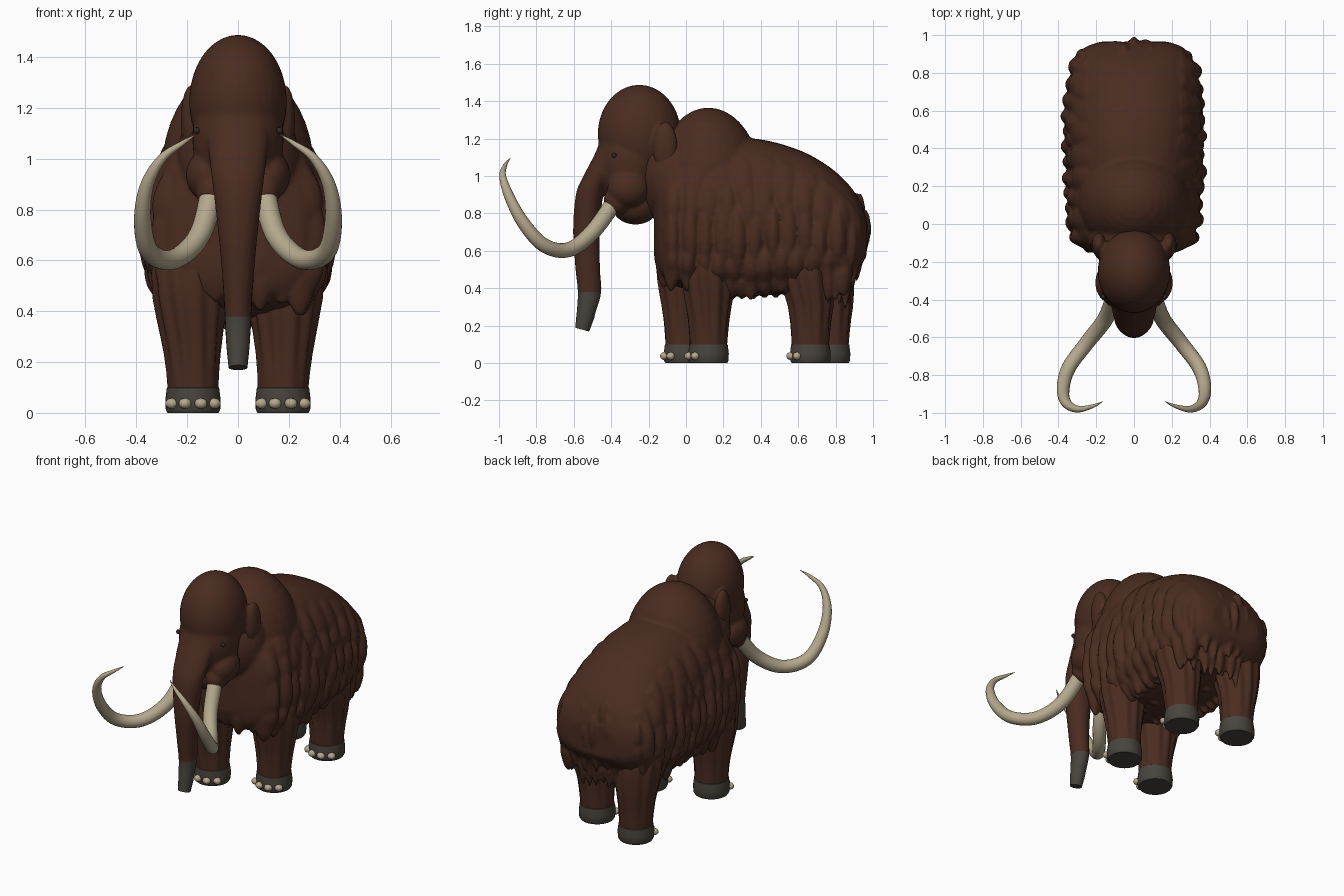
import bpy, bmesh, math, random
from mathutils import Vector

random.seed(4)
if "Cube" in bpy.data.objects:
    bpy.data.objects.remove(bpy.data.objects["Cube"], do_unlink=True)


def material(name, rgb):
    m = bpy.data.materials.new(name)
    m.use_nodes = True
    m.diffuse_color = (*rgb, 1)
    m.node_tree.nodes["Principled BSDF"].inputs["Base Color"].default_value = (*rgb, 1)
    return m


BROWN = material("brown_fur", (0.068, 0.025, 0.0145))
GREY = material("grey_skin", (0.065, 0.057, 0.047))
IVORY = material("ivory", (0.46, 0.39, 0.265))
DARK = material("dark_eye", (0.025, 0.022, 0.02))
made = []


def finish(name, bm, *mats, fuse=None):
    """Make the object; fuse melts overlapping pieces into one sculpted skin."""
    bmesh.ops.recalc_face_normals(bm, faces=bm.faces)
    mesh = bpy.data.meshes.new(name)
    bm.to_mesh(mesh)
    bm.free()
    for m in mats:
        mesh.materials.append(m)
    ob = bpy.data.objects.new(name, mesh)
    bpy.context.collection.objects.link(ob)
    made.append(ob)
    if fuse:
        remesh = ob.modifiers.new("fuse", "REMESH")
        remesh.mode = "VOXEL"
        remesh.voxel_size = fuse
        remesh.use_smooth_shade = True
        soften = ob.modifiers.new("soften", "SMOOTH")
        soften.factor = 0.5
        soften.iterations = 2


def add_ball(bm, centre, radii, u=32, v=20, taper=0.0):
    """Ellipsoid whose lower half can narrow to a tip."""
    vs = bmesh.ops.create_uvsphere(bm, u_segments=u, v_segments=v, radius=1)["verts"]
    for p in vs:
        k = 1 + taper * min(p.co.z, 0)
        p.co = Vector(centre) + Vector((p.co.x * radii[0] * k, p.co.y * radii[1] * k, p.co.z * radii[2]))
    return vs


def add_loft(bm, rings):
    loops = [[bm.verts.new(p) for p in ring] for ring in rings]
    n = len(loops[0])
    for a, b in zip(loops, loops[1:]):
        for i in range(n):
            j = (i + 1) % n
            bm.faces.new((a[i], a[j], b[j], b[i]))
    bm.faces.new(loops[0])
    bm.faces.new(loops[-1])


def paint_below(bm, height):
    """Give the second material to faces below a height."""
    for f in bm.faces:
        f.material_index = int(f.calc_center_median().z < height)


def spline(pts, steps):
    """Smooth curve through tuples of any length."""
    out = []
    n = len(pts)
    for i in range(n - 1):
        a, b, c, d = (pts[max(0, min(n - 1, i + k))] for k in (-1, 0, 1, 2))
        for s in range(steps):
            t = s / steps
            out.append(tuple(0.5 * (2 * q + (r - p) * t + (2 * p - 5 * q + 4 * r - w) * t * t
                                    + (3 * q - p - 3 * r + w) * t ** 3)
                             for p, q, r, w in zip(a, b, c, d)))
    return out + [tuple(pts[-1])]


def power(v, e):
    return math.copysign(abs(v) ** e, v)


# Body sections: y, top, bottom, half width
sections = spline([(-.17, .93, .56, .12), (-.13, 1.05, .46, .27), (-.02, 1.15, .40, .325),
                   (.2, 1.2, .36, .335), (.4, 1.195, .36, .34), (.6, 1.14, .38, .34),
                   (.75, 1.06, .42, .33), (.86, .965, .46, .305), (.93, .865, .52, .265),
                   (.965, .77, .57, .18)], 8)


def half_width(y, z):
    """Half width of the body, held steady near its top and bottom."""
    _, top, bot, w = min(sections, key=lambda s: abs(s[0] - y))
    z = min(max(z, bot + .07), top - .03)
    mid = bot + .45 * (top - bot)
    u, p = ((z - mid) / (top - mid), 2.4) if z > mid else ((mid - z) / (mid - bot), 3.2)
    return w * (1 - u ** p) ** (1 / p)


def body_top(y):
    return min(sections, key=lambda s: abs(s[0] - y))[1]


body = bmesh.new()
rings = []
for y, top, bot, w in sections:
    mid = bot + .45 * (top - bot)
    ring = []
    for i in range(48):
        a = math.tau * i / 48
        c, s = math.cos(a), math.sin(a)
        e, h = (2 / 2.4, top - mid) if s > 0 else (2 / 3.2, mid - bot)
        ring.append((w * power(c, e), y, mid + h * power(s, e)))
    rings.append(ring)
add_loft(body, rings)
add_ball(body, (0, .12, .95), (.30, .285, .415))
add_ball(body, (0, -.07, 1.0), (.24, .19, .27))

# Flank fur tiers that hug the body: height, half length, spacing, thickness
for side in (-1, 1):
    for z, length, step, thick in ((.97, .19, .12, .032), (.83, .16, .10, .044),
                                   (.66, .20, .088, .06), (.49, .13, .082, .056)):
        y = -.08
        while y < .9:
            zz = z - .4 * max(0, y - .62) * (z > .7) + random.uniform(-.025, .025)
            fat = thick * random.uniform(.85, 1.15) * (1 - .4 * max(0, y - .55))
            lock = add_ball(body, (0, y, zz), (fat, step * random.uniform(.48, .62),
                            length * random.uniform(.9, 1.12)), 14, 12, .3)
            for p in lock:
                p.co.z = min(p.co.z, body_top(p.co.y) - .09)
                p.co.x = side * (half_width(p.co.y, p.co.z) - .016 + p.co.x)
            y += step * random.uniform(.85, 1.15)

# Belly fringe
for i in range(9):
    for x in (-.22, -.08, .08, .22):
        add_ball(body, (x, .12 + .06 * i, .42 + random.uniform(-.01, .02) + .004 * i),
                 (.08, .05, .09), 12, 8, .4)

# Chest fur
for z, reach in ((.82, .24), (.66, .28), (.53, .26)):
    for i in range(7):
        t = i / 3 - 1
        add_ball(body, (reach * t, -.125 + .06 * t * t, z + random.uniform(-.03, .03)),
                 (.055, .045, .12), 14, 10, .4)

# Rump fur, shaggier towards the bottom
for z, reach, back, length in ((.79, .24, .915, .10), (.71, .27, .94, .11),
                               (.63, .28, .94, .11), (.54, .28, .905, .12), (.44, .26, .86, .13)):
    for i in range(11):
        t = i / 5 - 1
        add_ball(body, (reach * t + random.uniform(-.01, .01),
                        back - .06 * t * t + random.uniform(-.015, .015), z + random.uniform(-.03, .03)),
                 (.034, .034, length * random.uniform(.8, 1.15)), 12, 10, .6)
for x in (-.02, 0, .02):
    add_ball(body, (x, .96 - abs(x), .70 - abs(x)), (.024, .032, .12), 12, 10, .6)
finish("furry_body", body, BROWN, fuse=.011)

# Trunk: y, height, half width, half depth
trunk = spline([(-.35, 1.27, .11, .08), (-.395, 1.13, .125, .087), (-.468, 1.0, .113, .08),
                (-.515, .9, .1, .074), (-.532, .7, .077, .072), (-.525, .5, .059, .065),
                (-.516, .38, .052, .062), (-.534, .27, .046, .05), (-.555, .178, .037, .037)], 5)
trunk_rings = [[(rx * math.cos(math.tau * i / 24), y + ry * math.sin(math.tau * i / 24),
                 z - (.01 * math.sin(math.tau * i / 24) if z < .25 else 0))
                for i in range(24)] for y, z, rx, ry in trunk]

# Head with jaw, cheeks, ears and upper trunk
head = bmesh.new()
add_ball(head, (0, -.25, 1.225), (.192, .222, .262))
add_ball(head, (0, -.3, 1.08), (.18, .18, .25))
add_ball(head, (0, -.27, .85), (.12, .13, .11))
add_loft(head, trunk_rings[:26])
for side, label in ((1, "left"), (-1, "right")):
    add_ball(head, (side * .12, -.31, .935), (.085, .11, .1))
    add_ball(head, (side * .105, -.37, .87), (.06, .07, .075))
    add_ball(head, (side * .185, -.11, 1.15), (.04, .065, .14))
    eye = bmesh.new()
    add_ball(eye, (side * .163, -.385, 1.11), (.013, .013, .013), 16, 10)
    finish(label + "_eye", eye, DARK)
finish("head", head, BROWN, fuse=.011)
lower_trunk = bmesh.new()
add_loft(lower_trunk, trunk_rings[24:])
paint_below(lower_trunk, .38)
finish("lower_trunk", lower_trunk, BROWN, GREY)

# Tusks: x, y, z, radius
path = spline([(.10, -.37, .88, .046), (.15, -.50, .70, .043), (.25, -.63, .605, .04),
               (.345, -.76, .63, .038), (.375, -.87, .75, .034), (.36, -.945, .89, .027),
               (.30, -.98, 1.0, .018), (.22, -.965, 1.06, .01), (.165, -.94, 1.095, .001)], 6)
for side, label in ((1, "left"), (-1, "right")):
    pts = [Vector((side * x, y, z)) for x, y, z, _ in path]
    rings, normal = [], Vector((0, 0, 1))
    for i, p in enumerate(pts):
        tangent = (pts[min(i + 1, len(pts) - 1)] - pts[max(i - 1, 0)]).normalized()
        normal = (normal - tangent * normal.dot(tangent)).normalized()
        across = tangent.cross(normal)
        rings.append([p + path[i][3] * (normal * math.cos(math.tau * k / 20)
                      + across * math.sin(math.tau * k / 20)) for k in range(20)])
    tusk = bmesh.new()
    add_loft(tusk, rings)
    finish(label + "_tusk", tusk, IVORY)

# Legs with ribbed fur, grey feet and four nails each
profile = [(0, .1), (.012, .107), (.05, .109), (.098, .103), (.1, .1), (.16, .103),
           (.23, .108), (.3, .118), (.37, .13), (.45, .142), (.55, .145), (.65, .12)]
for label, side, y in (("front_left", 1, .12), ("front_right", -1, -.01),
                       ("hind_left", 1, .665), ("hind_right", -1, .77)):
    rings = []
    for z, r in profile:
        rib = .05 * min(1, max(0, (z - .1) / .15))
        cx = side * (.177 + .03 * max(0, z - .1))
        cy = y + (0 if "front" in label else -.12 * max(0, z - .3))
        ring = []
        for i in range(66):
            a = math.tau * i / 66
            rr = r * (1 + rib * math.cos(11 * a + 5 * z))
            ring.append((cx + rr * math.cos(a), cy + rr * math.sin(a), z))
        rings.append(ring)
    leg = bmesh.new()
    add_loft(leg, rings)
    paint_below(leg, .1)
    finish(label + "_leg", leg, BROWN, GREY)
    nails = bmesh.new()
    for k in range(4):
        a = math.radians(-90 + (k - 1.5) * 33)
        add_ball(nails, (side * .177 + .11 * math.cos(a), y + .11 * math.sin(a), .037),
                 (.025, .023, .021), 16, 10)
    finish(label + "_nails", nails, IVORY)

bpy.ops.object.select_all(action="DESELECT")
for ob in made:
    ob.select_set(True)
bpy.context.view_layer.objects.active = made[0]
bpy.ops.object.shade_smooth_by_angle(angle=math.radians(45))
